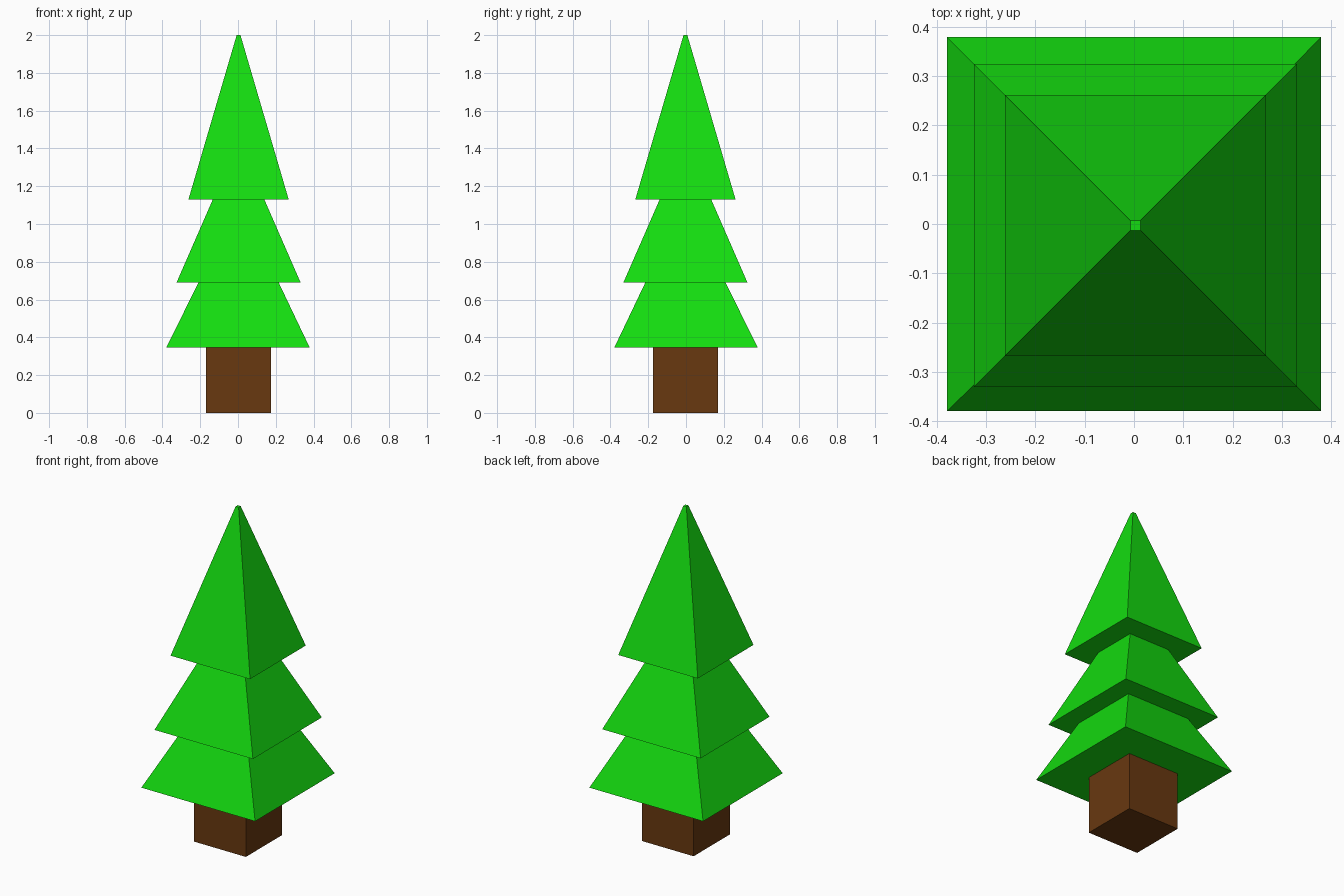
import bpy, bmesh

if "Cube" in bpy.data.objects:
    bpy.data.objects.remove(bpy.data.objects["Cube"])


def square_loft(name, rings, color, cap_top=True, cap_bottom=True):
    """Join square rings (half width, z, centre x, centre y) into one flat-shaded mesh."""
    bm = bmesh.new()
    loops = []
    for h, z, cx, cy in rings:
        corners = ((-1, -1), (1, -1), (1, 1), (-1, 1))
        loops.append([bm.verts.new((cx + sx * h, cy + sy * h, z)) for sx, sy in corners])
    for a, b in zip(loops, loops[1:]):
        for i in range(4):
            j = (i + 1) % 4
            bm.faces.new((a[i], a[j], b[j], b[i]))
    if cap_bottom:
        bm.faces.new(loops[0][::-1])
    if cap_top:
        bm.faces.new(loops[-1])
    mesh = bpy.data.meshes.new(name)
    bm.to_mesh(mesh)
    bm.free()
    mat = bpy.data.materials.new(name + "_color")
    mat.diffuse_color = color
    mat.use_nodes = True
    mat.node_tree.nodes["Principled BSDF"].inputs["Base Color"].default_value = mat.diffuse_color
    mesh.materials.append(mat)
    obj = bpy.data.objects.new(name, mesh)
    bpy.context.collection.objects.link(obj)
    return obj


C = (0.003, -0.003)   # shared axis, very slightly off the widest tier's centre
BASE = 0.347          # height where the foliage starts

# Trunk: square post, open where the foliage sits on it
square_loft("trunk", [(0.172, 0.0, *C), (0.172, BASE, *C)],
            (0.138, 0.040, 0.005, 1), cap_top=False)

# Foliage: three stacked tiers with flat undersides and a tiny flat tip
square_loft("foliage", [
    (0.172, BASE, *C), (0.379, BASE, 0, 0),    # bottom tier
    (0.212, 0.691, *C), (0.328, 0.691, *C),    # middle tier
    (0.136, 1.131, *C), (0.265, 1.131, *C),    # top tier
    (0.010, 2.0, *C),                          # tip
], (0.007, 0.72, 0.005, 1), cap_bottom=False)
